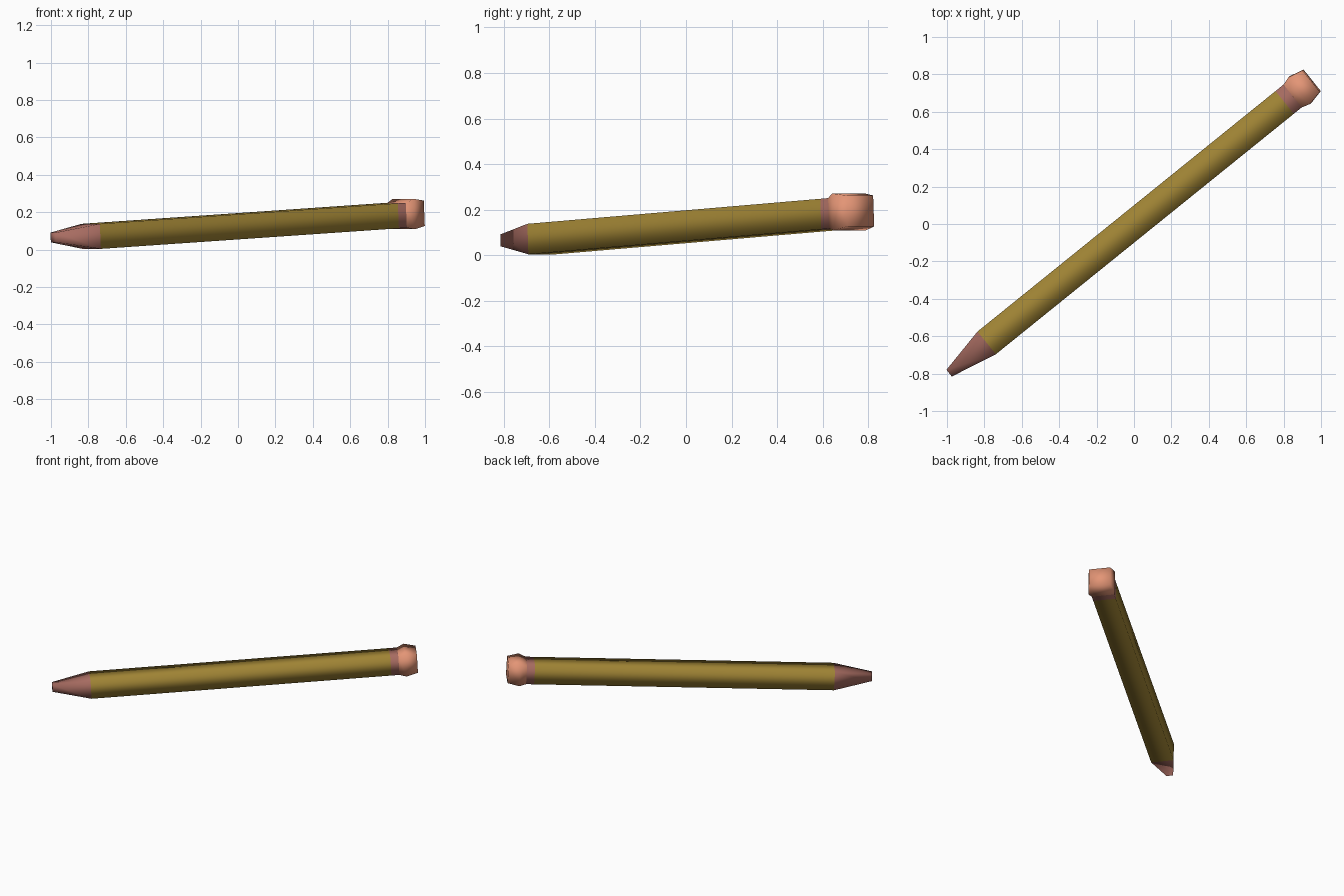
import bpy
import bmesh
from math import radians
from mathutils import Matrix, Vector

cube = bpy.data.objects.get("Cube")
if cube:
    bpy.data.objects.remove(cube, do_unlink=True)


def material(name, colour):
    mat = bpy.data.materials.new(name)
    mat.use_nodes = True
    rgba = (*colour, 1)
    mat.diffuse_color = rgba
    mat.node_tree.nodes["Principled BSDF"].inputs["Base Color"].default_value = rgba
    return mat


yellow = material("ochre paint", (0.35, 0.23, 0.035))
brown = material("dusty rose wood", (0.39, 0.15, 0.12))
pink = material("pink rubber", (0.77, 0.30, 0.18))

# The pencil is built along local x, then pitched and turned into its resting pose
POSE = (Matrix.Translation((0, 0, 0.125))
        @ Matrix.Rotation(radians(38.9), 4, "Z")
        @ Matrix.Rotation(radians(-3.07), 4, "Y"))


def loft(name, rings, mat, cap_start=False, cap_end=False):
    """Square-section loft; each ring is (position, half width, half height, lift)."""
    bm = bmesh.new()
    loops = []
    for x, w, h, lift in rings:
        corners = [(-w, -h), (w, -h), (w, h), (-w, h)]
        loops.append([bm.verts.new(POSE @ Vector((x, y, z + lift))) for y, z in corners])
    for a, b in zip(loops, loops[1:]):
        for i in range(4):
            j = (i + 1) % 4
            bm.faces.new((a[i], a[j], b[j], b[i]))
    if cap_start:
        bm.faces.new(loops[0])
    if cap_end:
        bm.faces.new(loops[-1])
    bmesh.ops.recalc_face_normals(bm, faces=bm.faces)
    for f in bm.faces:
        f.smooth = True
    mesh = bpy.data.meshes.new(name)
    bm.to_mesh(mesh)
    bm.free()
    mesh.materials.append(mat)
    obj = bpy.data.objects.new(name, mesh)
    bpy.context.collection.objects.link(obj)
    return obj


# Sharpened wooden tip with a blunt end
loft("sharpened_tip", [(-1.27, 0.023, 0.026, 0.008), (-1.01, 0.078, 0.067, 0)],
     brown, cap_start=True)

# Long painted shaft
loft("shaft", [(-1.01, 0.078, 0.067, 0), (1.04, 0.078, 0.067, 0)], yellow)

# Collar between shaft and eraser
loft("collar", [(1.04, 0.078, 0.067, 0), (1.095, 0.078, 0.067, 0)], brown)

# Bulging eraser
loft("eraser", [(1.095, 0.078, 0.067, 0), (1.142, 0.092, 0.081, 0.004),
                (1.222, 0.074, 0.068, 0.004)], pink, cap_end=True)
